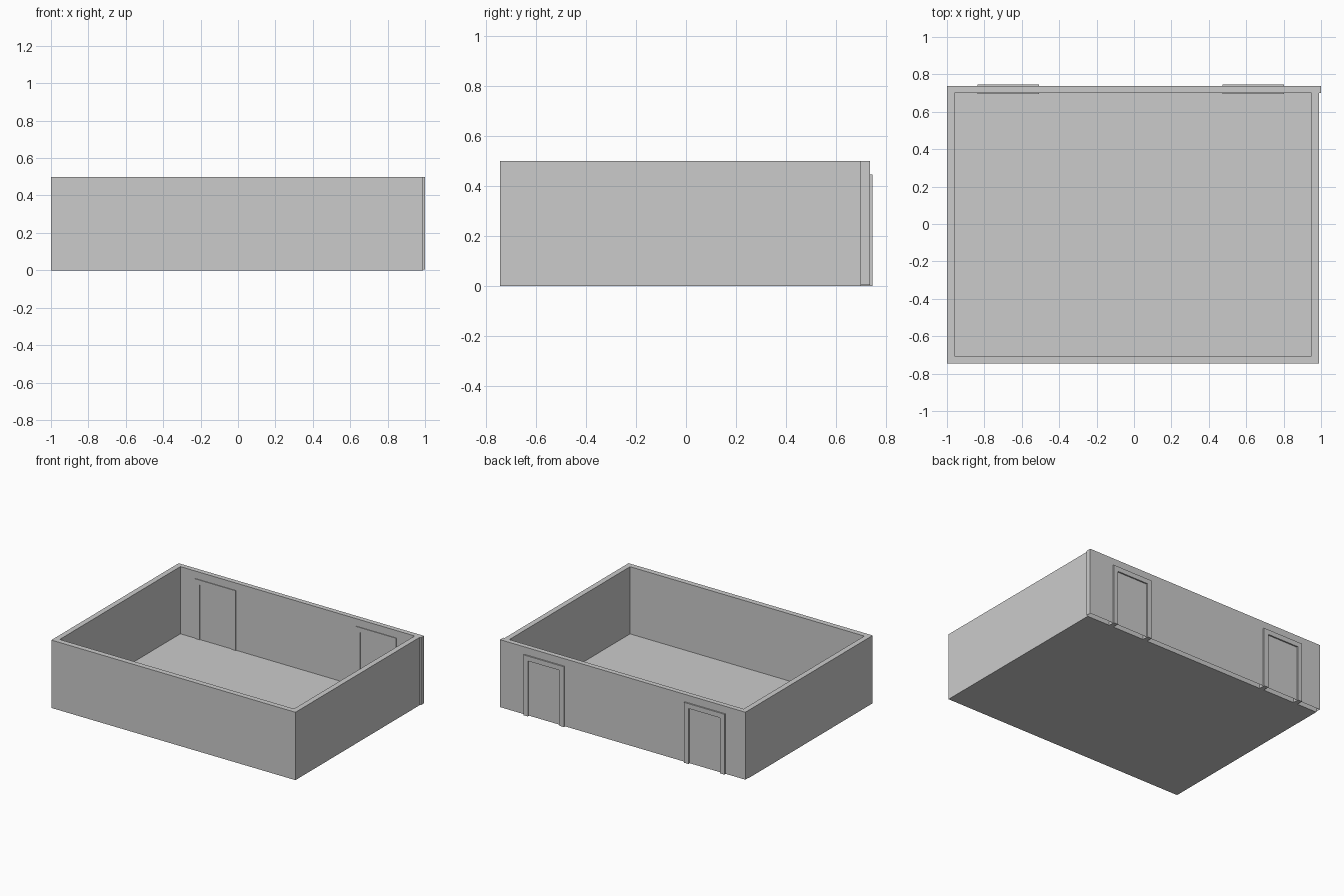
import bpy
import bmesh

cube = bpy.data.objects.get("Cube")
if cube:
    bpy.data.objects.remove(cube, do_unlink=True)

grey = bpy.data.materials.new("plain grey")
grey.use_nodes = True
grey.diffuse_color = (0.6, 0.6, 0.6, 1)
grey.node_tree.nodes["Principled BSDF"].inputs["Base Color"].default_value = (0.6, 0.6, 0.6, 1)


def prism(name, outline, axis, start, end, open_bottom=False):
    """Extrude a flat outline along the y or z axis."""
    bm = bmesh.new()
    place = (lambda a, b, t: (a, t, b)) if axis == "y" else (lambda a, b, t: (a, b, t))
    face = bm.faces.new([bm.verts.new(place(a, b, start)) for a, b in outline])
    moved = bmesh.ops.extrude_face_region(bm, geom=[face], use_keep_orig=True)
    shift = (0, end - start, 0) if axis == "y" else (0, 0, end - start)
    verts = [v for v in moved["geom"] if isinstance(v, bmesh.types.BMVert)]
    bmesh.ops.translate(bm, verts=verts, vec=shift)
    bmesh.ops.recalc_face_normals(bm, faces=bm.faces)
    if open_bottom:
        below = [f for f in bm.faces if f.normal.z < -0.9]
        bmesh.ops.delete(bm, geom=below, context="FACES_ONLY")
    mesh = bpy.data.meshes.new(name)
    bm.to_mesh(mesh)
    bm.free()
    mesh.materials.append(grey)
    obj = bpy.data.objects.new(name, mesh)
    bpy.context.collection.objects.link(obj)
    return obj


def rectangle(left, right, low, high):
    return [(left, low), (right, low), (right, high), (left, high)]


WEST, EAST, FRONT, BACK = -1.0, 0.99, -0.745, 0.7
WALL, HEIGHT = 0.04, 0.5

# Floor slab
prism("floor", rectangle(WEST, EAST, FRONT, BACK), "z", 0, 0.005)

# Front and side walls as one U-shaped run
run = [(WEST, BACK), (WEST, FRONT), (EAST, FRONT), (EAST, BACK),
       (EAST - WALL, BACK), (EAST - WALL, FRONT + WALL),
       (WEST + WALL, FRONT + WALL), (WEST + WALL, BACK)]
prism("front_and_side_walls", run, "z", 0, HEIGHT)

# Back wall, slightly longer than the room
prism("back_wall", rectangle(WEST, 1.0, BACK, 0.737), "z", 0.003, HEIGHT, open_bottom=True)

# Door frames standing proud of both faces of the back wall
TOP, TRIM, HALF = 0.445, 0.036, 0.165
for name, x in (("right_door_frame", -0.672), ("left_door_frame", 0.638)):
    arch = [(x - HALF, 0), (x - HALF, TOP), (x + HALF, TOP), (x + HALF, 0),
            (x + HALF - TRIM, 0), (x + HALF - TRIM, TOP - TRIM),
            (x - HALF + TRIM, TOP - TRIM), (x - HALF + TRIM, 0)]
    prism(name, arch, "y", 0.695, 0.747)
